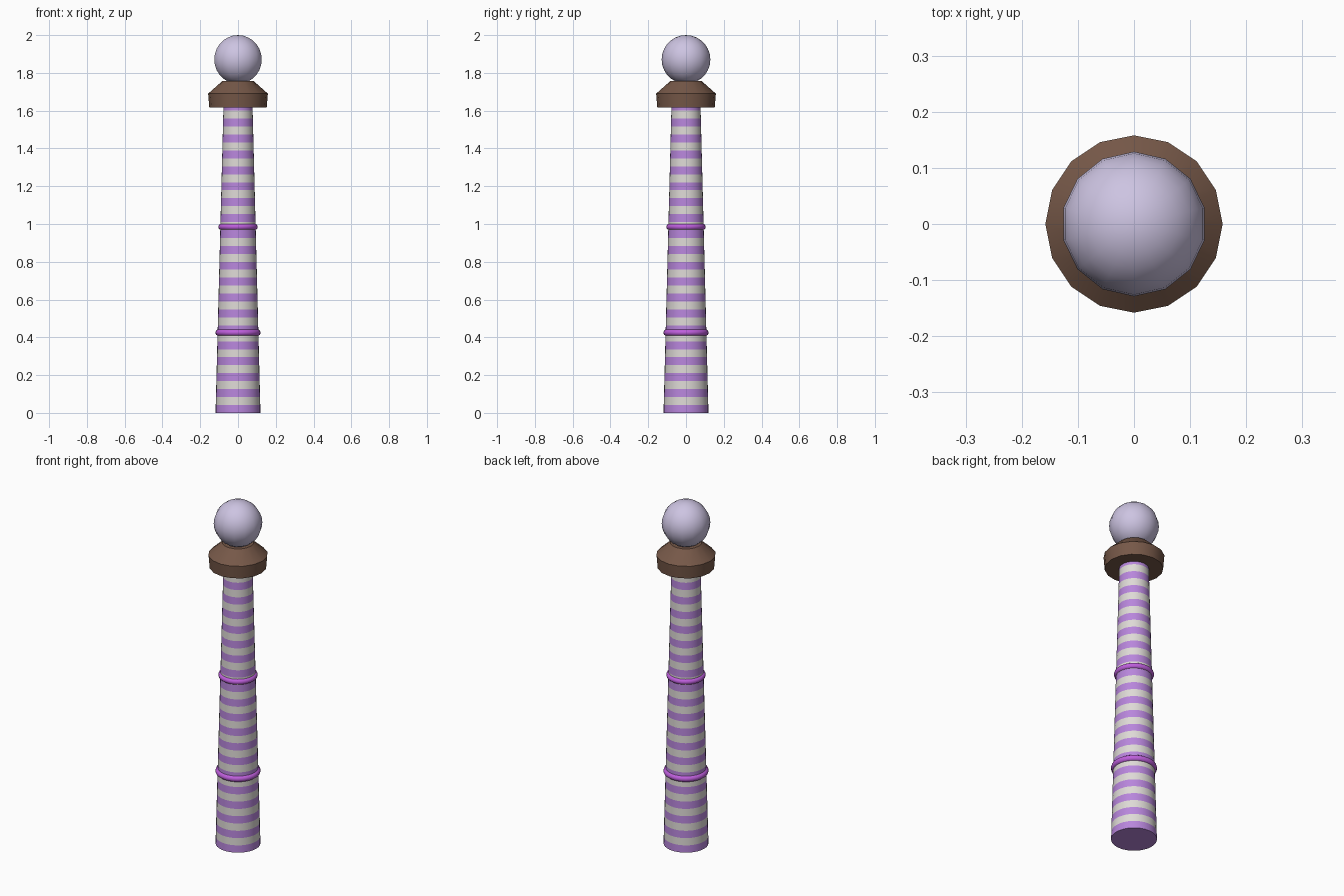
import bpy, bmesh, math

cube = bpy.data.objects.get("Cube")
if cube:
    bpy.data.objects.remove(cube)


def material(name, rgb):
    # Flat colour given as sRGB, stored as linear
    lin = [((c / 255 + 0.055) / 1.055) ** 2.4 for c in rgb] + [1]
    m = bpy.data.materials.new(name)
    m.use_nodes = True
    m.diffuse_color = lin
    m.node_tree.nodes["Principled BSDF"].inputs["Base Color"].default_value = lin
    return m


purple = material("stripe purple", (184, 134, 220))
cream = material("stripe cream", (222, 218, 214))
violet = material("ring violet", (190, 95, 220))
brown = material("cap brown", (118, 88, 72))
lavender = material("ball lavender", (205, 196, 226))


def smooth(obj, degrees=35):
    bpy.ops.object.select_all(action="DESELECT")
    obj.select_set(True)
    bpy.context.view_layer.objects.active = obj
    bpy.ops.object.shade_smooth_by_angle(angle=math.radians(degrees))


def lathe(name, profile, sides, mats, rule=lambda band: 0):
    """Closed solid of revolution from (radius, z) rings; rule picks a material per band."""
    bm = bmesh.new()
    rings = [[bm.verts.new((r * math.cos(i * math.tau / sides),
                            r * math.sin(i * math.tau / sides), z))
              for i in range(sides)] for r, z in profile]
    for band, (low, high) in enumerate(zip(rings, rings[1:])):
        for i in range(sides):
            j = (i + 1) % sides
            face = bm.faces.new((low[i], low[j], high[j], high[i]))
            face.material_index = rule(band)
    bm.faces.new(rings[0][::-1]).material_index = rule(0)
    bm.faces.new(rings[-1]).material_index = rule(len(profile) - 2)
    mesh = bpy.data.meshes.new(name)
    bm.to_mesh(mesh)
    bm.free()
    for m in mats:
        mesh.materials.append(m)
    obj = bpy.data.objects.new(name, mesh)
    bpy.context.collection.objects.link(obj)
    smooth(obj)
    return obj


# Tapered column with alternating stripes
TOP, STRIPE = 1.62, 0.0421


def column_radius(z):
    return 0.119 - 0.042 * z / TOP


heights = [i * STRIPE for i in range(int(TOP / STRIPE) + 1)] + [TOP]
lathe("striped_column", [(column_radius(z), z) for z in heights], 32,
      [purple, cream], lambda band: band % 2)

# Rounded rings around the column
for name, z, minor in (("lower_ring", 0.425, 0.018), ("upper_ring", 0.985, 0.017)):
    bpy.ops.mesh.primitive_torus_add(
        location=(0, 0, z), major_radius=column_radius(z) - 0.006,
        minor_radius=minor, major_segments=32, minor_segments=10)
    ring = bpy.context.object
    ring.name = name
    ring.data.materials.append(violet)
    smooth(ring, 60)

# Flared cap
lathe("cap", [(0.152, 1.617), (0.158, 1.69), (0.083, 1.757)], 16, [brown])

# Ball finial
bpy.ops.mesh.primitive_uv_sphere_add(segments=14, ring_count=14, radius=0.129,
                                     location=(0, 0, 1.871))
ball = bpy.context.object
ball.name = "ball_finial"
ball.data.materials.append(lavender)
smooth(ball, 60)
